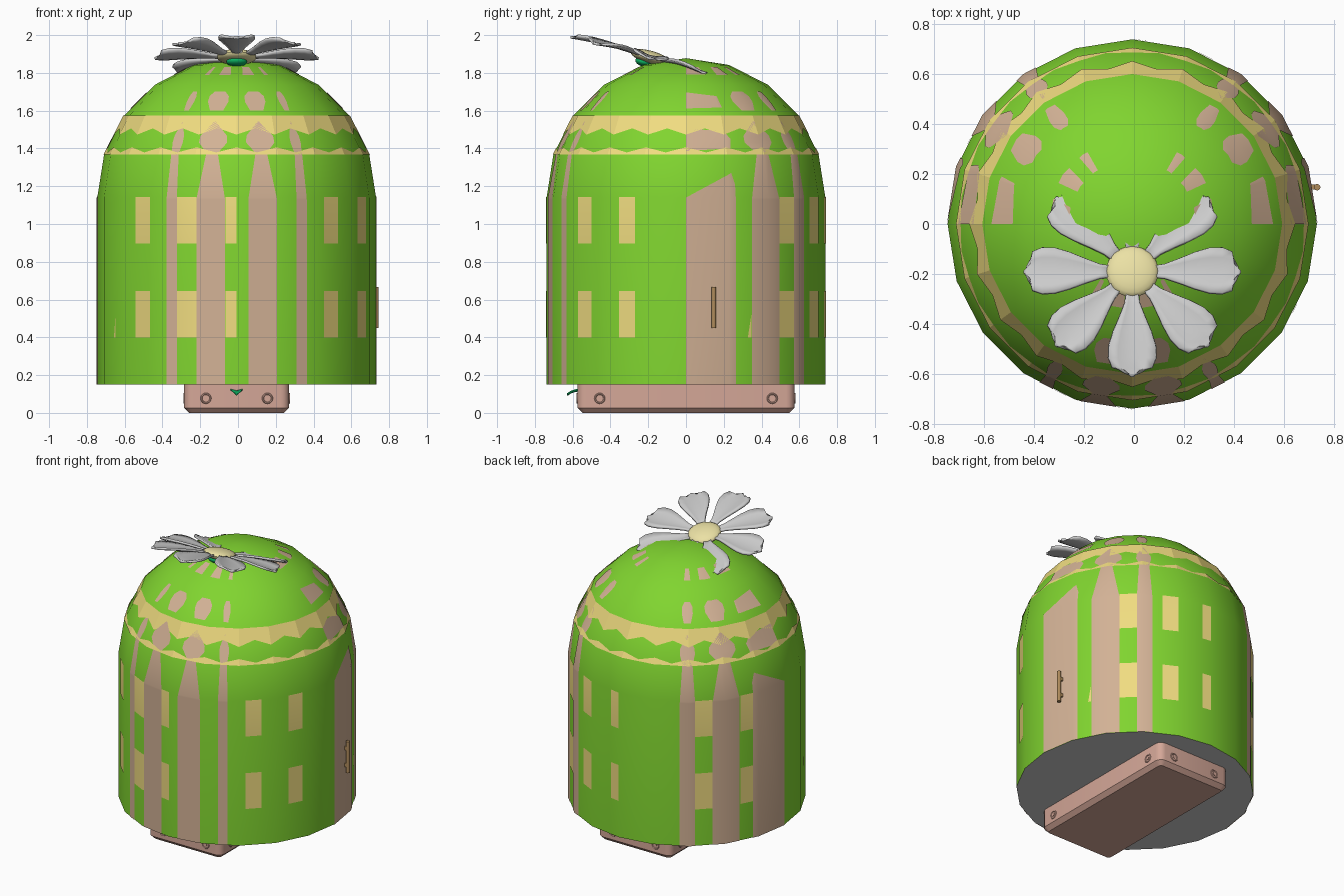
import bpy, bmesh, math
from mathutils import Vector, Matrix

if "Cube" in bpy.data.objects:
    bpy.data.objects.remove(bpy.data.objects["Cube"])

CX, R, Z0, Z1, SIDES = -0.007, 0.738, 0.15, 1.14, 20
STEP = 360 / SIDES
RINGS = [(R, Z0)] + [(R * math.cos(math.radians(a)), Z1 + R * math.sin(math.radians(a)))
                     for a in range(0, 90, 18)] + [(0.0, Z1 + R)]


def material(name, rgb):
    m = bpy.data.materials.new(name)
    m.diffuse_color = [c ** 2.2 for c in rgb] + [1]
    m.use_nodes = True
    m.node_tree.nodes["Principled BSDF"].inputs["Base Color"].default_value = m.diffuse_color
    return m


GREEN = material("leaf_green", (0.50, 0.83, 0.20))
TAN = material("tan", (0.82, 0.69, 0.58))
YELLOW = material("window_yellow", (0.94, 0.86, 0.50))
PINK = material("base_pink", (0.83, 0.65, 0.59))
STEM = material("stem_green", (0.08, 0.68, 0.38))
CREAM = material("cream", (0.92, 0.88, 0.64))
BROWN = material("handle_brown", (0.68, 0.54, 0.36))


def finish(bm, name, mat=None):
    me = bpy.data.meshes.new(name)
    bm.to_mesh(me)
    bm.free()
    ob = bpy.data.objects.new(name, me)
    bpy.context.collection.objects.link(ob)
    if mat:
        me.materials.append(mat)
    return ob


def on_body(deg, z, lift=1.004):
    """Point on the faceted shell; angle runs from the front towards +x."""
    r = 0
    for (ra, za), (rb, zb) in zip(RINGS, RINGS[1:]):
        if za - 1e-4 <= z <= zb + 1e-4:
            r = ra + (rb - ra) * (z - za) / (zb - za)
            break
    half = math.radians(STEP / 2)
    r *= lift * math.cos(half) / math.cos(math.radians(deg % STEP) - half)
    if z > Z1:
        z = Z1 + (z - Z1) * lift
    t = math.radians(deg)
    return Vector((CX + r * math.sin(t), -r * math.cos(t), z))


def patches(name, polys, mat):
    """Lay flat (angle, z) polygons on the shell, cut along its facet lines."""
    bm = bmesh.new()
    for p in polys:
        bm.faces.new([bm.verts.new((a, z, 0)) for a, z in p])
    bm.normal_update()
    bmesh.ops.reverse_faces(bm, faces=[f for f in bm.faces if f.normal.z < 0])
    cuts = [((k * STEP, 0, 0), (1, 0, 0)) for k in range(-SIDES, SIDES)]
    cuts += [((0, z, 0), (0, 1, 0)) for _, z in RINGS[1:-1]]
    for co, no in cuts:
        bmesh.ops.bisect_plane(bm, geom=bm.verts[:] + bm.edges[:] + bm.faces[:],
                               plane_co=co, plane_no=no, dist=1e-5)
    for v in bm.verts:
        v.co = on_body(v.co.x, v.co.y)
    return finish(bm, name, mat)


def column(a, b, levels):
    """Stack of trapezoids between angles a and b; levels are (z, width fraction)."""
    m, h = (a + b) / 2, (b - a) / 2
    return [[(m - h * w0, z0), (m + h * w0, z0), (m + h * w1, z1), (m - h * w1, z1)]
            for (z0, w0), (z1, w1) in zip(levels, levels[1:])]


def mirrored(polys):
    return polys + [[(-a, z) for a, z in p] for p in polys]


# domed shell
bm = bmesh.new()
loops = [[bm.verts.new(on_body(k * STEP, z, 1)) for k in range(SIDES)] for _, z in RINGS[:-1]]
top = bm.verts.new((CX, 0, Z1 + R))
for k in range(SIDES):
    n = (k + 1) % SIDES
    for lo, hi in zip(loops, loops[1:]):
        bm.faces.new((lo[k], lo[n], hi[n], hi[k]))
    bm.faces.new((loops[-1][k], loops[-1][n], top))
finish(bm, "house_shell", GREEN)

# grey underside
bm = bmesh.new()
bm.faces.new([bm.verts.new(on_body(-k * STEP, Z0, 1)) for k in range(SIDES)])
finish(bm, "shell_floor")

# zigzag yellow bands
band = []
for k in range(40):
    a, b = k * 9 - 180, k * 9 - 171
    za, zb = (1.505, 1.472) if k % 2 else (1.472, 1.505)
    ta, tb = (1.378, 1.405) if k % 2 else (1.405, 1.378)
    band.append([(a, za), (b, zb), (b, RINGS[3][1]), (a, RINGS[3][1])])
    band.append([(a, RINGS[2][1]), (b, RINGS[2][1]), (b, tb), (a, ta)])
patches("yellow_bands", band, YELLOW)

# windows, two storeys
spans = [(-47, -38.5), (-25.5, -16.7), (-4.7, 0), (39, 47), (61, 68.5), (132.5, 141),
         (153.5, 161.5), (175, 179.8), (219, 227.5), (242, 249)]
wins = []
for a, b in spans:
    a, b = (a - 360, b - 360) if a > 180 else (a, b)
    for z in (0.40, 0.897):
        wins += column(a, b, [(z, 1), (z + 0.246, 1)])
wins += mirrored([[(116.6, 0.4), (118.2, 0.4), (118.2, 0.52)]])[:1]
wins += [[(-62.6, 0.4), (-61.4, 0.4), (-61.4, 0.5)]]
patches("windows", wins, YELLOW)

# painted trunks, pointed tops, dome spots and doors
paint = []
for a, b, neck in [(4.8, 16.8, .42), (25.6, 30.4, .75), (118.4, 132.4, .42), (141, 148.5, .7)]:
    paint += column(a, b, [(Z0, 1), (1.13, 1), (1.375, neck), (1.43, 1.08), (1.465, 1.05), (1.54, .08)])
    paint += column(a, b, [(1.60, .6), (1.645, 1), (1.675, 1), (1.70, .55)])
    paint += column(a, b, [(1.785, .9), (1.828, .7)])
paint += [[(90, Z0), (111, Z0), (111, 1.21), (109.5, 1.27), (90, 1.14)],
          [(90, 1.385), (110, 1.40), (111, 1.45), (108, 1.49), (90, 1.505)],
          [(90, 1.61), (110, 1.615), (109, 1.675), (90, 1.695)],
          [(90, 1.79), (108, 1.79), (105, 1.828), (90, 1.828)]]
art = patches("trunks_and_doors", mirrored(paint), TAN)


# basic shapes
def box(name, lo, hi, mat, bevel=0.0):
    bm = bmesh.new()
    bmesh.ops.create_cube(bm, size=1)
    for v in bm.verts:
        v.co = [l + (h - l) * (c + .5) for l, h, c in zip(lo, hi, v.co)]
    if bevel:
        up = [e for e in bm.edges if abs(e.verts[0].co.z - e.verts[1].co.z) > .01]
        bmesh.ops.bevel(bm, geom=up, offset=bevel, segments=4, profile=.5, affect='EDGES')
        low = [e for e in bm.edges if max(v.co.z for v in e.verts) < lo[2] + 1e-4]
        bmesh.ops.bevel(bm, geom=low, offset=.027, segments=1, affect='EDGES')
    return finish(bm, name, mat)


def ellipsoid(name, loc, size, mat, tilt=0.0):
    bm = bmesh.new()
    bmesh.ops.create_uvsphere(bm, u_segments=24, v_segments=12, radius=1)
    bm.transform(Matrix.Translation(loc) @ Matrix.Rotation(tilt, 4, 'X') @ Matrix.Diagonal((*size, 1)))
    return finish(bm, name, mat)


# base block with screws on each side
box("base", (CX - .278, -.575, 0), (CX + .278, .575, Z0 + .01), PINK, .045)
places = [(CX + sx * .163, sy * .575, 0) for sx in (-1, 1) for sy in (-1, 1)]
places += [(CX + sx * .278, sy * .457, 1) for sx in (-1, 1) for sy in (-1, 1)]
for x, y, side in places:
    rot = Matrix.Rotation(math.pi / 2, 4, 'Y' if side else 'X')
    bpy.ops.mesh.primitive_torus_add(location=(x, y, .077), rotation=rot.to_euler(), major_radius=.024,
                                     minor_radius=.005, major_segments=20, minor_segments=6)
    bpy.context.object.name = "screw_ring"
    bpy.context.object.data.materials.append(PINK)
    bpy.ops.mesh.primitive_cylinder_add(vertices=12, radius=.011, depth=.007,
                                        location=(x, y, .077), rotation=rot.to_euler())
    bpy.context.object.name = "screw_head"
    bpy.context.object.data.materials.append(PINK)

# door handle
bpy.ops.mesh.primitive_cylinder_add(vertices=12, radius=.013, depth=.215, location=(.732, .147, .558))
bpy.context.object.name = "door_handle"
bpy.context.object.data.materials.append(BROWN)
for z in (.50, .615):
    box("handle_bracket", (.695, .137, z - .012), (.735, .157, z + .012), BROWN)

# flower: eight cupped petals on a tilted disc
TILT = math.radians(-15)
frame = Matrix.Translation((CX, -.192, 1.876)) @ Matrix.Rotation(TILT, 4, 'X')
rows = [(.07, .022), (.13, .03), (.19, .052), (.25, .076), (.31, .094), (.36, .096),
        (.40, .08), (.425, .054), (.438, .02)]
for k in range(8):
    bm = bmesh.new()
    grid = []
    for r, w in rows:
        grid.append([bm.verts.new((r - .02 * abs(t) * (r > .4), t * w,
                                   .012 * math.sin(r / .44 * math.pi) + .018 * t * t * (w / .096)))
                     for t in (-1, -.6, -.2, .2, .6, 1)])
    for a, b in zip(grid, grid[1:]):
        for i in range(5):
            bm.faces.new((a[i], b[i], b[i + 1], a[i + 1]))
    bm.transform(frame @ Matrix.Rotation(k * math.pi / 4, 4, 'Z'))
    petal = finish(bm, "petal")
    sol = petal.modifiers.new("thickness", 'SOLIDIFY')
    sol.thickness, sol.offset = .014, 0
ellipsoid("flower_centre", frame @ Vector((0, 0, .008)), (.105, .105, .034), CREAM, TILT)
ellipsoid("flower_cap", (CX, -.225, 1.858), (.055, .045, .024), STEM, TILT)

# leaf tip peeking out at the front
bm = bmesh.new()
leaf = [[bm.verts.new((CX + s * w, y, z + abs(s) * .008)) for s in (-1, 0, 1)]
        for y, z, w in [(-.55, .122, .034), (-.585, .117, .03), (-.61, .109, .02), (-.63, .096, .003)]]
for a, b in zip(leaf, leaf[1:]):
    for i in range(2):
        bm.faces.new((a[i], b[i], b[i + 1], a[i + 1]))
finish(bm, "leaf_tip", STEM).modifiers.new("thickness", 'SOLIDIFY').thickness = .006

# smooth shading with crisp edges
for ob in bpy.context.scene.objects:
    ob.select_set(True)
bpy.context.view_layer.objects.active = art
bpy.ops.object.shade_smooth_by_angle(angle=math.radians(35))
